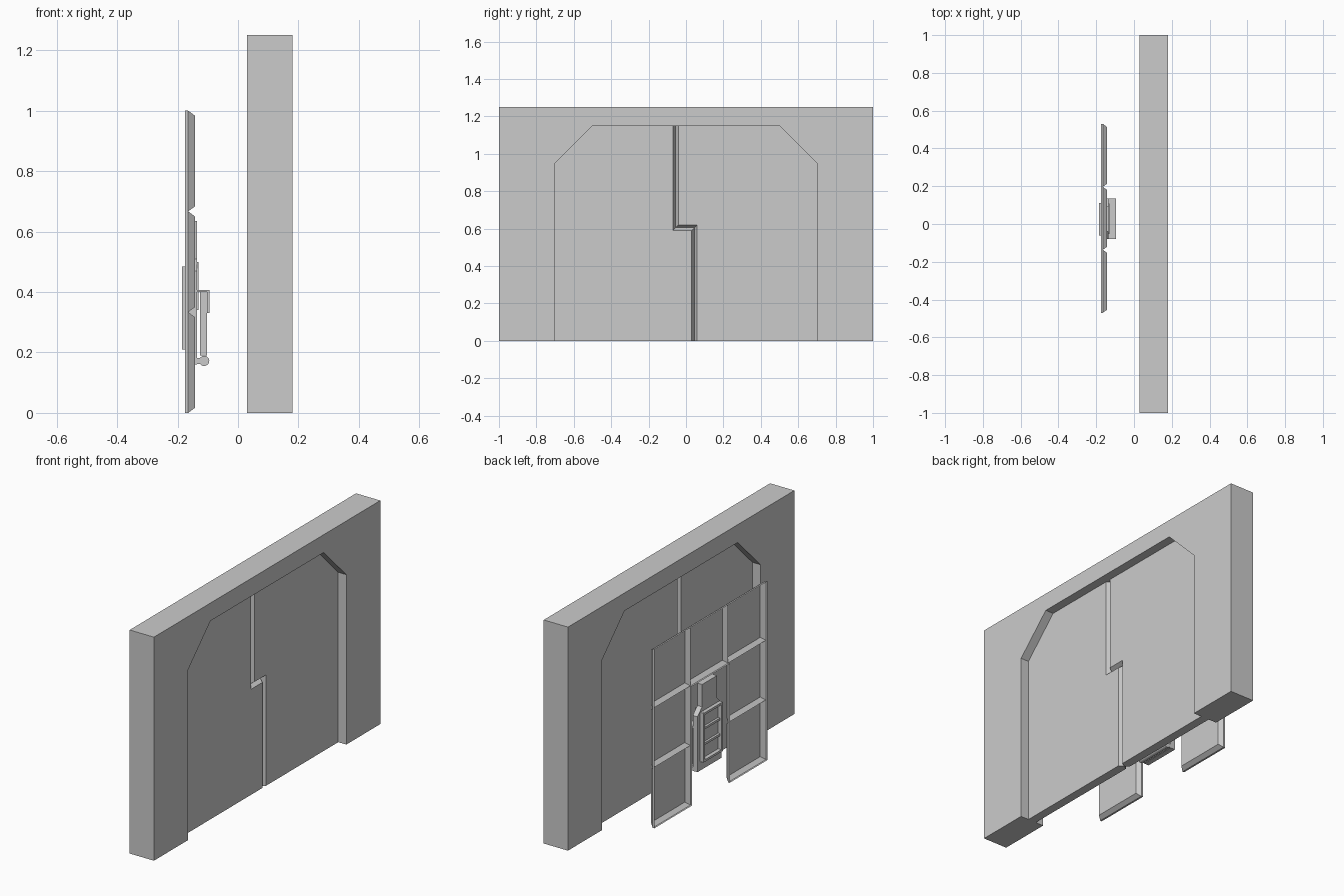
import bpy, bmesh, math

if "Cube" in bpy.data.objects:
    bpy.data.objects.remove(bpy.data.objects["Cube"])

GREY = bpy.data.materials.new("light_grey")
GREY.diffuse_color = (0.6, 0.6, 0.6, 1)
GREY.use_nodes = True
GREY.node_tree.nodes["Principled BSDF"].inputs["Base Color"].default_value = GREY.diffuse_color


def finish(name, bm, fix=True):
    if fix:
        bmesh.ops.recalc_face_normals(bm, faces=bm.faces)
    me = bpy.data.meshes.new(name)
    bm.to_mesh(me)
    bm.free()
    me.materials.append(GREY)
    ob = bpy.data.objects.new(name, me)
    bpy.context.collection.objects.link(ob)
    return ob


def loft(name, rings):
    """Solid through (x, [(y, z), ...]) rings with equal point counts."""
    bm = bmesh.new()
    loops = [[bm.verts.new((x, y, z)) for y, z in pts] for x, pts in rings]
    n = len(loops[0])
    for a, b in zip(loops, loops[1:]):
        for i in range(n):
            j = (i + 1) % n
            bm.faces.new((a[i], a[j], b[j], b[i]))
    bm.faces.new(loops[0])
    bm.faces.new(loops[-1])
    return finish(name, bm)


def box(name, x0, x1, y0, y1, z0, z1):
    pts = [(y0, z0), (y1, z0), (y1, z1), (y0, z1)]
    return loft(name, [(x0, pts), (x1, pts)])


# Thick wall with a chamfered doorway
arch = [(-0.7, 0), (-0.7, 0.95), (-0.5, 1.15), (0.5, 1.15), (0.7, 0.95), (0.7, 0)]
wall = [(-1, 0)] + arch + [(1, 0), (1, 1.25), (-1, 1.25)]
loft("wall", [(0.03, wall), (0.18, wall)])


# Two door leaves meeting at a stepped, bevelled seam
def leaf(name, outer, shift):
    def ring(s):
        return outer + [(-0.055 + s, 1.15), (-0.055 + s, 0.605 + s),
                        (0.045 + s, 0.605 + s), (0.045 + s, 0)]
    loft(name, [(0.08, ring(shift)), (0.105, ring(0)), (0.13, ring(shift))])


leaf("door_leaf_front", arch[:3], -0.015)
leaf("door_leaf_back", arch[:2:-1], 0.015)

# Open-backed bevelled wall tiles, three by three with two left out
T, B = 1 / 3, 0.017
bm = bmesh.new()
for i in range(3):
    for k in range(3):
        if i == 1 and k < 2:
            continue
        y, z = -0.47 + i * T, k * T
        rim, top = [], []
        for a, b in ((0, 0), (1, 0), (1, 1), (0, 1)):
            rim.append(bm.verts.new((-0.165, y + a * T, z + b * T)))
            top.append(bm.verts.new((-0.142, y + a * T + B * (1 - 2 * a),
                                     z + b * T + B * (1 - 2 * b))))
        bm.faces.new(top)
        for a in range(4):
            c = (a + 1) % 4
            bm.faces.new((rim[a], rim[c], top[c], top[a]))
bmesh.ops.remove_doubles(bm, verts=bm.verts, dist=0.0005)
edges = [e for e in bm.edges if e.is_boundary]
ext = bmesh.ops.extrude_edge_only(bm, edges=edges)["geom"]
for v in ext:
    if isinstance(v, bmesh.types.BMVert):
        v.co.x = -0.175
finish("tile_panel", bm, fix=False)

# Control unit: shouldered back plate
C = 0.0275
half = [(0.107, 0.16), (0.107, 0.47), (0.066, 0.51), (0.066, 0.635)]
body = [(C + y, z) for y, z in half] + [(C - y, z) for y, z in reversed(half)]
loft("control_body", [(-0.165, body), (-0.136, body)])

# Slotted frame on the rear of the control unit
for y in (-0.06, 0.098):
    box("vent_upright", -0.186, -0.165, y, y + 0.012, 0.21, 0.485)
for k in range(4):
    z = 0.21 + k * 0.0877
    box("vent_rail", -0.186 if k in (0, 3) else -0.178, -0.165,
        -0.048, 0.098, z, z + 0.012)

# Front box with an overhanging hood
box("control_box", -0.125, -0.102, C - 0.095, C + 0.095, 0.19, 0.40)
box("hood_top", -0.138, -0.095, C - 0.107, C + 0.107, 0.40, 0.407)
box("hood_lip", -0.102, -0.095, C - 0.107, C + 0.107, 0.33, 0.40)
box("raised_strip", -0.136, -0.130, C - 0.08, C + 0.08, 0.34, 0.50)

# Bottom roller on its bracket
box("roller_bracket", -0.142, -0.115, C - 0.107, C + 0.107, 0.162, 0.182)
bm = bmesh.new()
bmesh.ops.create_cone(bm, cap_ends=True, segments=16, radius1=0.017,
                      radius2=0.017, depth=0.214)
for v in bm.verts:
    x, y, z = v.co
    v.co = (-0.112 + x, C + z, 0.172 + y)
roller = finish("roller", bm)
for p in roller.data.polygons:
    p.use_smooth = len(p.vertices) == 4
roller.data.set_sharp_from_angle(angle=math.radians(40))
